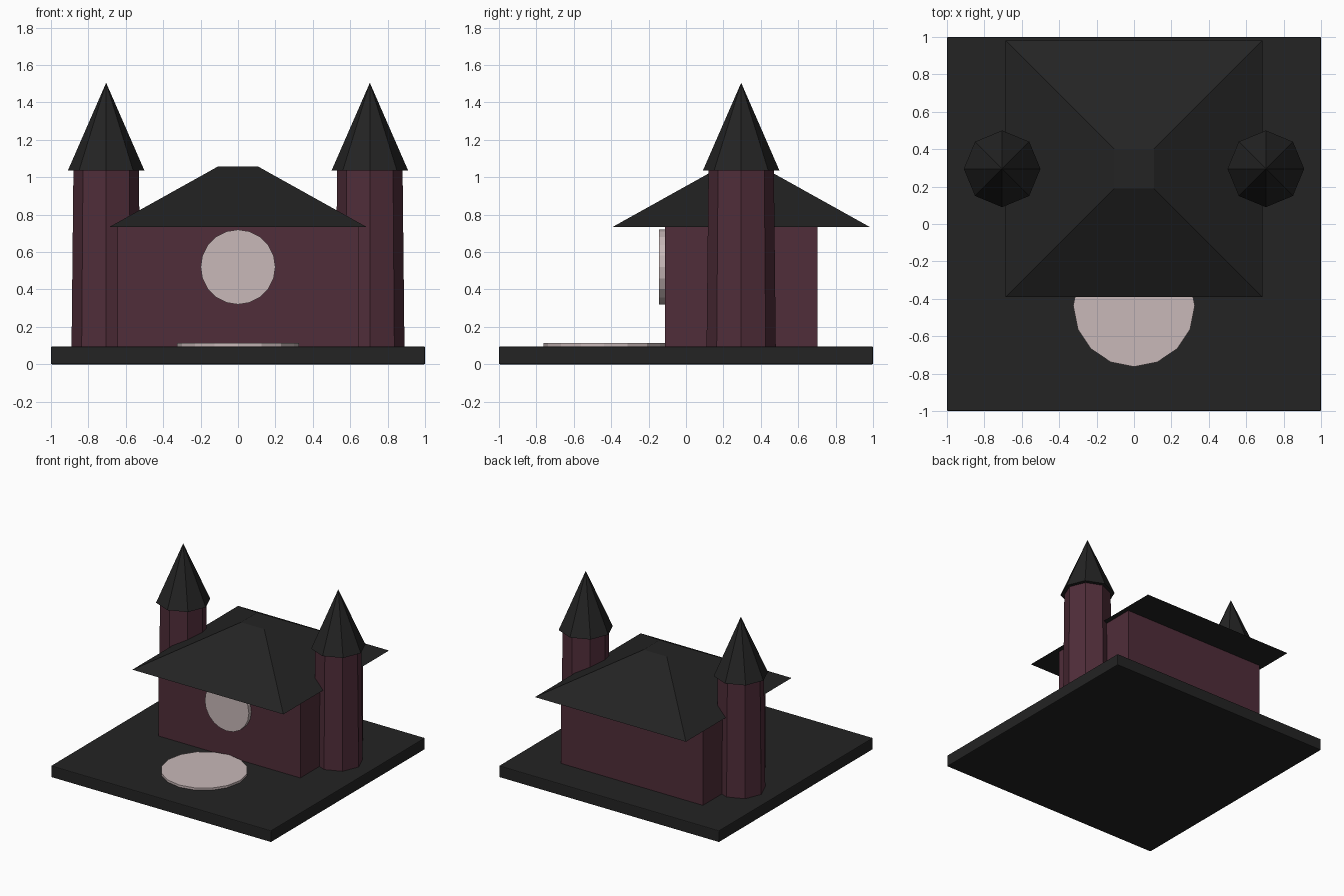
import bpy, math

cube = bpy.data.objects.get("Cube")
if cube:
    bpy.data.objects.remove(cube, do_unlink=True)


def material(name, rgb):
    m = bpy.data.materials.new(name)
    m.use_nodes = True
    m.diffuse_color = (*rgb, 1)
    m.node_tree.nodes["Principled BSDF"].inputs["Base Color"].default_value = (*rgb, 1)
    return m


charcoal = material("charcoal", (0.017, 0.017, 0.017))
plum = material("plum_wall", (0.08, 0.026, 0.041))
blush = material("pale_blush", (0.58, 0.48, 0.48))


def finish(name, mat):
    ob = bpy.context.object
    ob.name = name
    ob.data.materials.append(mat)
    return ob


def box(name, mat, x, y, z):
    """Box from (low, high) ranges on each axis."""
    centre = [(a + b) / 2 for a, b in (x, y, z)]
    bpy.ops.mesh.primitive_cube_add(size=1, location=centre)
    ob = finish(name, mat)
    ob.scale = [b - a for a, b in (x, y, z)]
    bpy.ops.object.transform_apply(location=False, rotation=False, scale=True)
    return ob


def taper(name, mat, sides, r_low, r_high, x, y, z, turn=0, tilt=0):
    """Straight or tapered prism, z is its (low, high) range."""
    bpy.ops.mesh.primitive_cone_add(vertices=sides, radius1=r_low, radius2=r_high,
                                    depth=z[1] - z[0], rotation=(tilt, 0, turn),
                                    location=(x, y, (z[0] + z[1]) / 2))
    return finish(name, mat)


GROUND, EAVES, MID_Y = 0.095, 0.735, 0.295

# Ground slab with softened edges
slab = box("ground_slab", charcoal, (-1, 1), (-1, 1), (0, GROUND))
bevel = slab.modifiers.new("soft_edges", "BEVEL")
bevel.width = 0.006
bevel.segments = 2

# Main hall and its hipped roof with a flat top
box("hall_walls", plum, (-0.645, 0.645), (-0.112, 0.702), (GROUND, EAVES))
taper("hall_roof", charcoal, 4, 0.686 * math.sqrt(2), 0.106 * math.sqrt(2),
      0, MID_Y, (EAVES, 1.058), turn=math.pi / 4)

# Octagonal side towers with pointed roofs
for side, x in (("left", 0.705), ("right", -0.705)):
    taper(side + "_tower", plum, 8, 0.185, 0.175, x, MID_Y, (GROUND, 1.035))
    taper(side + "_tower_roof", charcoal, 8, 0.205, 0, x, MID_Y, (1.035, 1.505))

# Round doorstep and round front window
taper("round_doorstep", blush, 16, 0.325, 0.325, 0, -0.438, (GROUND, 0.113))
window = taper("round_window", blush, 20, 0.2, 0.2, 0, -0.127, (0, 0.036), tilt=math.pi / 2)
window.location.z = 0.52
